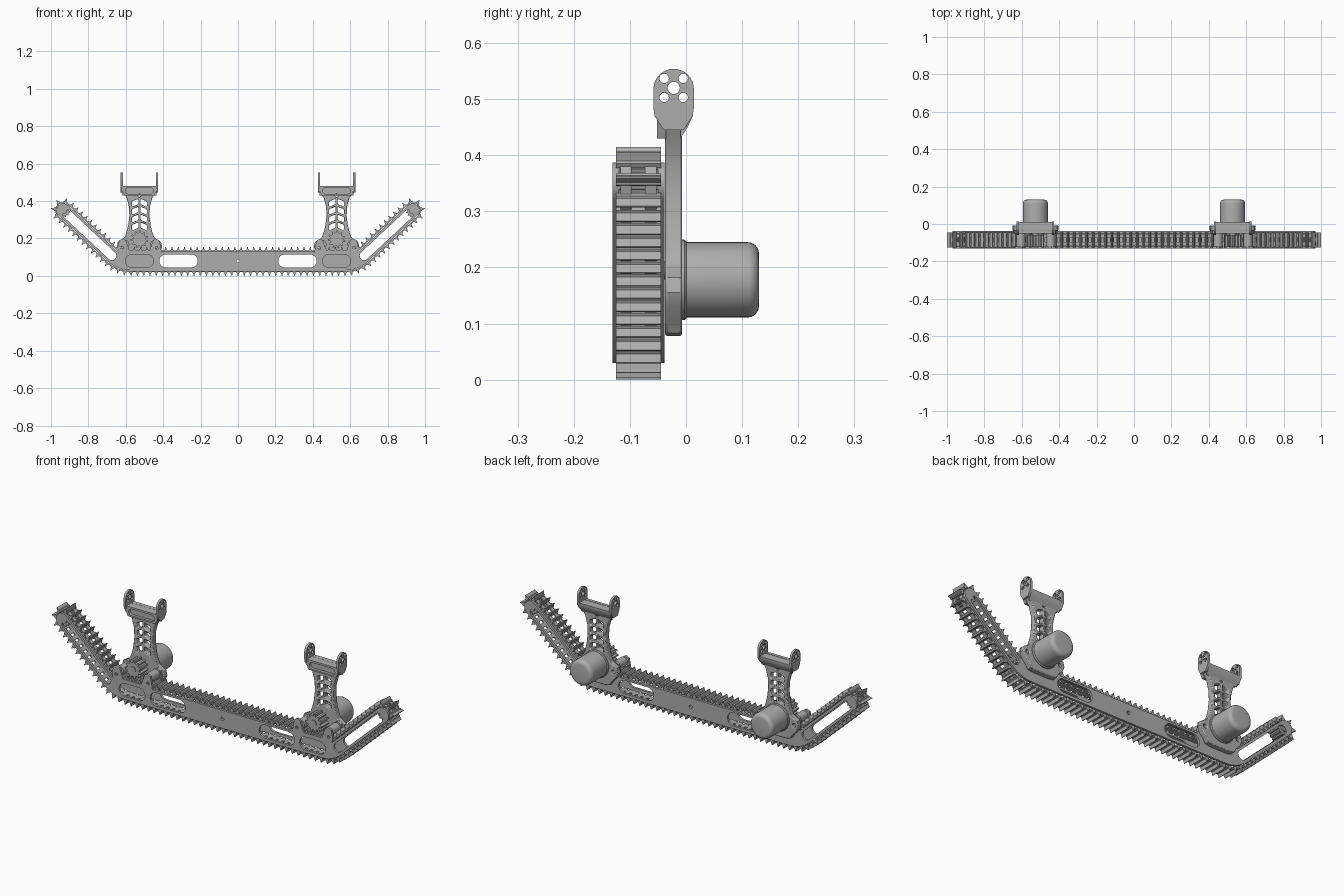
import bpy, bmesh
from math import sin, cos, pi, radians
from mathutils import Vector

cube = bpy.data.objects.get("Cube")
if cube:
    bpy.data.objects.remove(cube)

grey = bpy.data.materials.new("machined grey")
grey.use_nodes = True
grey.diffuse_color = (0.42, 0.42, 0.42, 1)
grey.node_tree.nodes["Principled BSDF"].inputs["Base Color"].default_value = grey.diffuse_color
parts = []


def finish(name, bm, bevel=0):
    bmesh.ops.remove_doubles(bm, verts=bm.verts, dist=1e-5)
    bmesh.ops.recalc_face_normals(bm, faces=bm.faces)
    me = bpy.data.meshes.new(name)
    bm.to_mesh(me)
    bm.free()
    me.materials.append(grey)
    ob = bpy.data.objects.new(name, me)
    bpy.context.collection.objects.link(ob)
    if bevel:
        mod = ob.modifiers.new("soft edges", "BEVEL")
        mod.width, mod.segments, mod.limit_method = bevel, 2, "ANGLE"
        mod.angle_limit = radians(50)
    parts.append(ob)
    return ob


def plate(name, loops, a, b, axis="y", bevel=0):
    """Flat plate from an outline and hole loops, between depths a and b."""
    cu = bpy.data.curves.new(name, "CURVE")
    cu.dimensions, cu.fill_mode, cu.extrude = "2D", "BOTH", (b - a) / 2
    for loop in loops:
        sp = cu.splines.new("POLY")
        sp.points.add(len(loop) - 1)
        for p, (u, v) in zip(sp.points, loop):
            p.co = (u, v, 0, 1)
        sp.use_cyclic_u = True
    tmp = bpy.data.objects.new(name + "_tmp", cu)
    me = bpy.data.meshes.new_from_object(tmp)
    bm = bmesh.new()
    bm.from_mesh(me)
    for v in bm.verts:
        u, h, w = v.co
        w += (a + b) / 2
        v.co = (u, w, h) if axis == "y" else (w, u, h)
    bpy.data.objects.remove(tmp)
    bpy.data.meshes.remove(me)
    return finish(name, bm, bevel)


def lathe(name, profile, cx, cz, n=32):
    """Turned part around an axis along y; profile holds (radius, y)."""
    bm = bmesh.new()
    rings = [[bm.verts.new((cx + r * cos(2 * pi * i / n), y, cz + r * sin(2 * pi * i / n)))
              for i in range(n)] for r, y in profile]
    for p, q in zip(rings, rings[1:]):
        for i in range(n):
            bm.faces.new((p[i], p[(i + 1) % n], q[(i + 1) % n], q[i]))
    bm.faces.new(rings[0])
    bm.faces.new(rings[-1])
    return finish(name, bm)


def arc(cx, cz, r, a0, a1, n):
    return [(cx + r * cos(a0 + (a1 - a0) * i / n), cz + r * sin(a0 + (a1 - a0) * i / n))
            for i in range(n + 1)]


def circle(cx, cz, r, n=16):
    return arc(cx, cz, r, 0, 2 * pi * (n - 1) / n, n - 1)


def slot(x0, z0, x1, z1, r, ang=0):
    """Rounded slot from one end centre to the other."""
    return (arc(x0, z0, r, ang + pi / 2, ang + 1.5 * pi, 8)
            + arc(x1, z1, r, ang - pi / 2, ang + pi / 2, 8))


def gear(cx, cz, r, tooth, n):
    pts = []
    for i in range(n):
        for f, rr in ((0, r), (.3, r), (.45, r + tooth), (.75, r + tooth), (.9, r)):
            a = 2 * pi * (i + f) / n
            pts.append((cx + rr * cos(a), cz + rr * sin(a)))
    return pts


# Frame shape: flat centre with a raised arm at each end
ANG = radians(43)
D = Vector((cos(ANG), sin(ANG)))
N = Vector((sin(ANG), -cos(ANG)))
WHEEL = Vector((0.934, 0.35))
LOW, HIGH, RIM = 0.03, 0.125, 0.037
MOUNT = 0.527
FINS = [(.645, .15), (.635, .19), (.615, .2), (.6, .19), (.58, .135),
        (.474, .135), (.454, .19), (.44, .2), (.42, .19), (.408, HIGH)]


def outline(e, fins=()):
    p = WHEEL + N * (RIM + e)
    corner = p - D * ((p.y - LOW + e) / sin(ANG))
    b0, b2 = corner - Vector((.07, 0)), corner + D * .07
    half = [(0, LOW - e)]
    for i in range(7):
        t = i / 6
        half.append(tuple(b0 * (1 - t) ** 2 + corner * 2 * t * (1 - t) + b2 * t * t))
    half += arc(*WHEEL, RIM + e, ANG - pi / 2, ANG + pi / 2, 14)
    q = WHEEL - N * (RIM + e)
    half.append(tuple(q - D * ((q.y - HIGH - e) / sin(ANG))))
    half += list(fins) + [(0, HIGH + e)]
    return half + [(-x, z) for x, z in reversed(half[1:-1])]


holes = [circle(0, .08, .009)]
pockets = []
for s in (1, -1):
    a, b = WHEEL - D * .03, WHEEL - D * .355
    ang = ANG if s > 0 else pi - ANG
    holes.append(slot(s * b.x, b.y, s * a.x, a.y, .024, ang))
    holes.append(slot(s * .318 - .068, .08, s * .318 + .068, .08, .035))
    pockets.append(slot(s * MOUNT - .042, .08, s * MOUNT + .042, .08, .034))
    for dx in (-.093, .093):
        holes.append(circle(s * MOUNT + s * dx, .15, .008, 10))
plate("front_side_plate", [outline(0, FINS)] + holes + pockets, -.131, -.119)
plate("back_side_plate", [outline(0, FINS)] + holes, -.05, -.038)

# Track belt: equal links laid along the frame outline
path = [Vector(p) for p in outline(.003)]
segs = list(zip(path, path[1:] + path[:1]))
total = sum((q - p).length for p, q in segs)
count = round(total / .0335)
pitch = total / count


def at(dist):
    dist %= total
    for p, q in segs:
        length = (q - p).length
        if dist <= length:
            return p.lerp(q, dist / length)
        dist -= length
    return path[0]


def prism(bm, pts, y0, y1):
    ends = [[bm.verts.new((x, y, z)) for x, z in pts] for y in (y0, y1)]
    bm.faces.new(ends[0])
    bm.faces.new(ends[1])
    for i in range(len(pts)):
        j = (i + 1) % len(pts)
        bm.faces.new((ends[0][i], ends[0][j], ends[1][j], ends[1][i]))


PAD = [(-.0105, 0), (.0105, 0), (.0105, .009), (.006, .011),
       (.0015, .0265), (-.0015, .0265), (-.006, .011), (-.0105, .009)]
bm = bmesh.new()
for i in range(count):
    here = at(i * pitch)
    t = (at((i + .3) * pitch) - at((i - .3) * pitch)).normalized()
    n = Vector((t.y, -t.x))
    prism(bm, [here + t * u + n * v for u, v in PAD], -.125, -.045)
    nxt = at((i + 1) * pitch)
    for y in (-.117, -.073):
        prism(bm, [here, nxt, nxt + n * .007, here + n * .007], y, y + .02)
finish("track_belt", bm)

for s, side in ((1, "left"), (-1, "right")):
    # End wheel with axle boss
    plate(side + "_end_wheel", [gear(s * WHEEL.x, WHEEL.y, .031, .006, 12)], -.119, -.05)
    lathe(side + "_end_axle", [(.02, -.128), (.02, -.041)], s * WHEEL.x, WHEEL.y, 20)

    # Drive sprocket and its guide rollers
    c = s * MOUNT
    plate(side + "_sprocket", [gear(c, .195, .036, .011, 11), circle(c, .195, .009)], -.122, -.06)
    lathe(side + "_drive_shaft", [(.016, -.126), (.016, -.03)], c, .195, 20)
    for dx in (-.078, .082):
        lathe(side + "_guide_roller", [(.024, -.122), (.024, -.045)], c + dx, .168, 20)

    # Upright bracket with slanted lightening windows
    edge = [(.05, .078), (.075, .083), (.088, .105), (.112, .13), (.122, .155), (.115, .182),
            (.096, .193), (.08, .205), (.07, .23), (.06, .27), (.054, .32), (.056, .37),
            (.068, .415), (.085, .445), (.099, .475), (.099, .482)]
    body = [(c + x, z) for x, z in edge] + [(c - x, z) for x, z in reversed(edge)]
    cuts = [circle(c, .43, .008, 10)]
    for k in range(4):
        z = .262 + k * .042
        for m in (1, -1):
            cuts.append([(c + m * x, z + h) for x, h in
                         ((.006, -.004), (.036, -.018), (.04, -.012),
                          (.04, .008), (.034, .013), (.006, .024))])
    for m in (1, -1):
        cuts.append(circle(c + m * .096, .158, .01, 12))
    plate(side + "_bracket", [body] + cuts, -.037, -.007, bevel=.004)

    # Head of the bracket: pocketed front rim and flared back
    head = [(c + x, z) for x, z in ((-.098, .482), (-.098, .47), (-.08, .43),
                                    (.08, .43), (.098, .47), (.098, .482))]
    plate(side + "_head_rim", [head, slot(c - .058, .455, c + .058, .455, .017)], -.052, -.036)
    plate(side + "_head_back", [[(-.01, .43), (.003, .45), (.012, .47), (.012, .482), (-.01, .482)]],
          c - .09, c + .09, "x")

    # Two drilled ears
    y = -.022
    ear = [(y - .036, .485), (y - .034, .47), (y - .018, .445), (y + .018, .445),
           (y + .034, .47), (y + .036, .485)] + arc(y, .518, .036, 0, pi, 16)
    drill = [circle(y, .52, .011)]
    drill += [circle(y + u, .52 + v, .0085, 12) for u in (-.017, .017) for v in (-.017, .017)]
    for m in (1, -1):
        x = c + m * .094
        plate(side + "_ear", [ear] + drill, x - .006, x + .006, "x", .002)

    # Motor with rounded rear end and mounting flange
    lathe(side + "_motor", [(.067, -.008)] +
          [(.047 + .02 * cos(a), .11 + .02 * sin(a)) for a in [pi / 2 * i / 6 for i in range(7)]],
          c, .178, 40)
    lathe(side + "_motor_flange", [(.072, -.01), (.072, -.003), (.068, .001)], c, .178, 40)

bpy.ops.object.select_all(action="DESELECT")
for ob in parts:
    ob.select_set(True)
bpy.context.view_layer.objects.active = parts[0]
bpy.ops.object.shade_smooth_by_angle(angle=radians(30))
